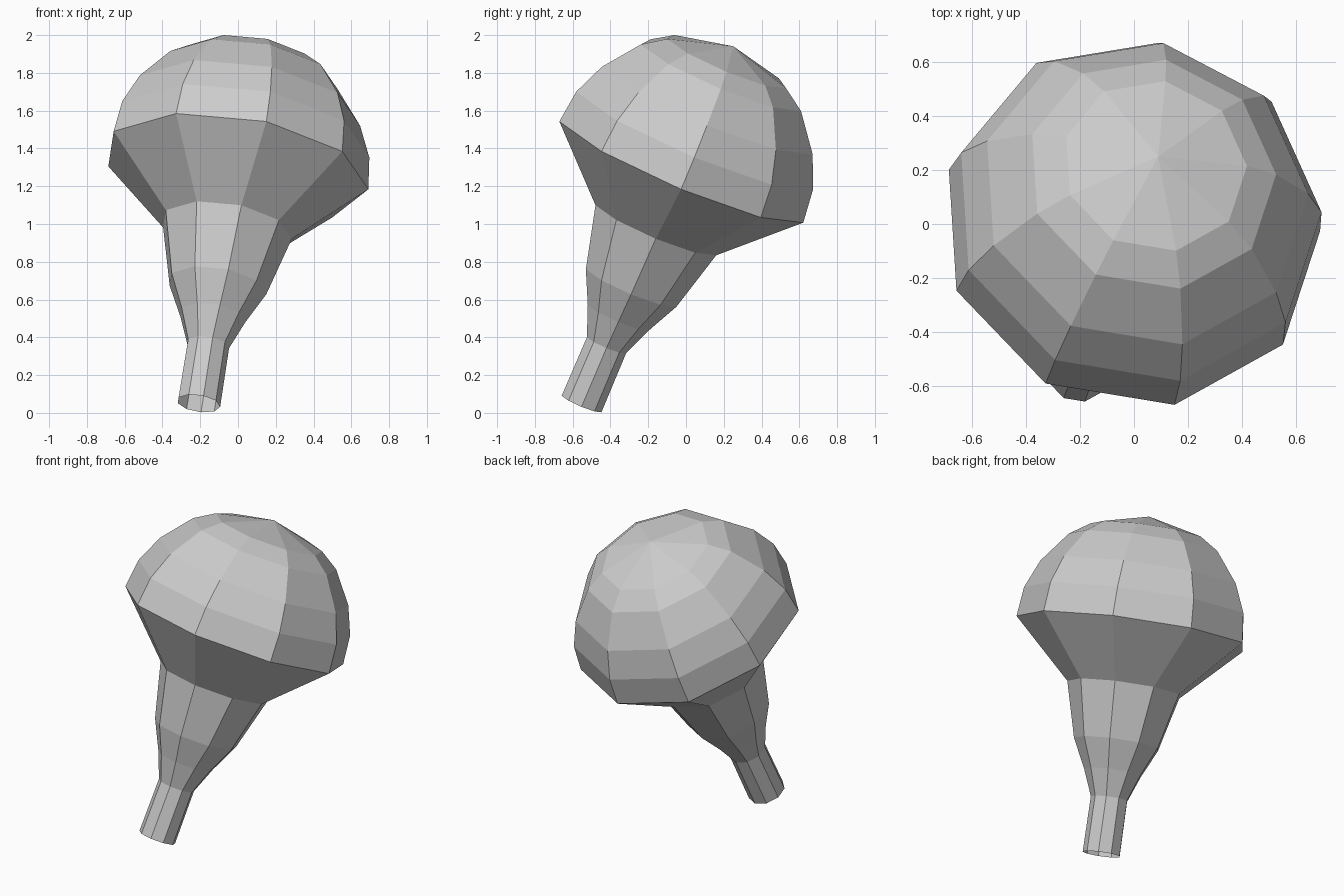
import bpy, bmesh
from math import cos, sin, tau
from mathutils import Vector

if "Cube" in bpy.data.objects:
    bpy.data.objects.remove(bpy.data.objects["Cube"])

SIDES = 9
base = Vector((-0.209, -0.553, 0.05))              # centre of the stem's open end
axis = Vector((0.144, 0.387, 0.911)).normalized()  # leaning axis
u = Vector((0.228, -0.91, 0.346))
u = (u - axis * u.dot(axis)).normalized()
v = axis.cross(u)

# (distance along axis, radius): stem, flare, rim, dome
profile = [(0.0, 0.116), (0.341, 0.114), (0.503, 0.178), (0.679, 0.264),
           (1.017, 0.352), (1.366, 0.711), (1.547, 0.69), (1.72, 0.615),
           (1.907, 0.467), (1.986, 0.346)]
tip = 2.076

bm = bmesh.new()


def ring(s, r):
    c = base + axis * s
    return [bm.verts.new(c + (u * cos(tau * i / SIDES) + v * sin(tau * i / SIDES)) * r)
            for i in range(SIDES)]


# Side walls between successive rings, open at the stem end
rings = [ring(s, r) for s, r in profile]
for lo, hi in zip(rings, rings[1:]):
    for i in range(SIDES):
        j = (i + 1) % SIDES
        bm.faces.new((lo[i], lo[j], hi[j], hi[i]))

# Shallow cone closing the dome
apex = bm.verts.new(base + axis * tip)
for i in range(SIDES):
    bm.faces.new((rings[-1][i], rings[-1][(i + 1) % SIDES], apex))

mesh = bpy.data.meshes.new("domed_bulb_with_stem")
bm.to_mesh(mesh)
bm.free()
obj = bpy.data.objects.new("domed_bulb_with_stem", mesh)
bpy.context.collection.objects.link(obj)
